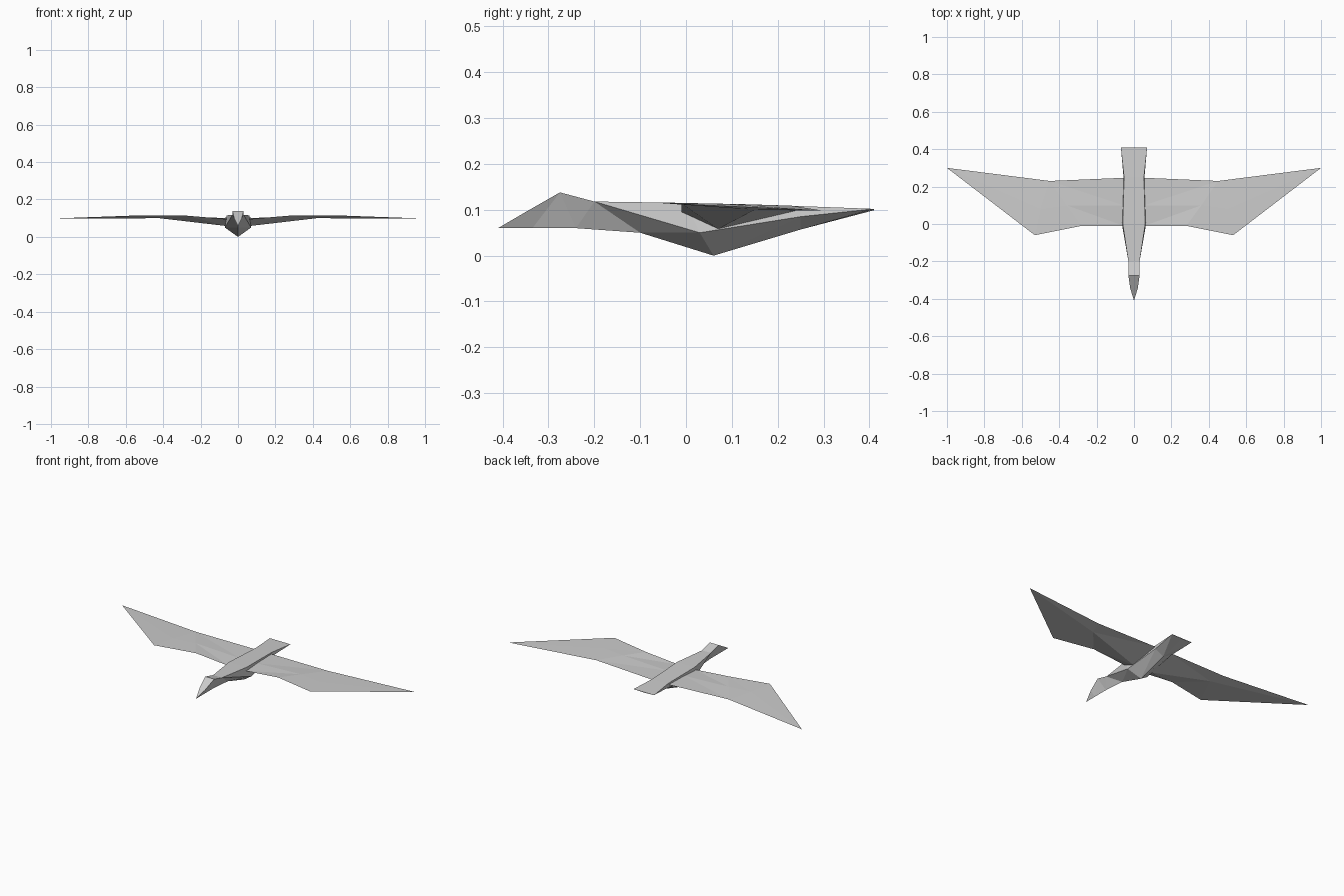
import bpy, bmesh

if "Cube" in bpy.data.objects:
    bpy.data.objects.remove(bpy.data.objects["Cube"])

grey = bpy.data.materials.new("light grey")
grey.diffuse_color = (0.6, 0.6, 0.6, 1)
grey.use_nodes = True
grey.node_tree.nodes["Principled BSDF"].inputs["Base Color"].default_value = grey.diffuse_color


def loft_half(name, rings, closed):
    """Skin triangles between half-side rings, then mirror across x."""
    bm = bmesh.new()
    vs = [[bm.verts.new(p) for p in ring] for ring in rings]
    n = len(rings[0])
    for a, b in zip(vs, vs[1:]):
        for i in range(n if closed else n - 1):
            j = (i + 1) % n
            bm.faces.new((a[i], a[j], b[i]))
            bm.faces.new((a[j], b[j], b[i]))
    bm.faces.new(vs[-1] if not closed else vs[0])
    bmesh.ops.remove_doubles(bm, verts=bm.verts, dist=0.0005)
    bmesh.ops.dissolve_degenerate(bm, edges=bm.edges, dist=0.0005)
    # mirrored copy, welded on the centre line
    geo = bmesh.ops.duplicate(bm, geom=bm.verts[:] + bm.edges[:] + bm.faces[:])["geom"]
    for v in geo:
        if isinstance(v, bmesh.types.BMVert):
            v.co.x *= -1
    bmesh.ops.reverse_faces(bm, faces=[f for f in geo if isinstance(f, bmesh.types.BMFace)])
    bmesh.ops.remove_doubles(bm, verts=bm.verts, dist=0.0005)
    bmesh.ops.recalc_face_normals(bm, faces=bm.faces)
    me = bpy.data.meshes.new(name)
    bm.to_mesh(me)
    bm.free()
    me.materials.append(grey)
    ob = bpy.data.objects.new(name, me)
    bpy.context.collection.objects.link(ob)
    return ob


def section(top, keel, side=None):
    """Half section: centre top, top edge, widest point, keel."""
    return [(0, top[1], top[2]), top, side or top, (0, *keel)]


# Body with beak, head, keeled belly and flared tail
loft_half("body", [
    section((0, -0.41, 0.06), (-0.41, 0.06)),
    section((0.02, -0.345, 0.098), (-0.335, 0.06)),
    section((0.03, -0.275, 0.138), (-0.24, 0.06)),
    section((0.03, -0.2, 0.118), (-0.1, 0.05)),
    section((0.06, 0.0, 0.115), (0.06, 0.0), (0.07, 0.03, 0.05)),
    section((0.053, 0.25, 0.108), (0.25, 0.057), (0.056, 0.25, 0.085)),
    section((0.07, 0.41, 0.102), (0.41, 0.099)),
], False)

# Wings: leading edge, lower ridge, trailing edge, upper surface
ridge, trail, tip = (0.42, 0.15, 0.1), (0.45, 0.23, 0.109), (1.0, 0.3, 0.098)
loft_half("wings", [
    [(0.055, -0.01, 0.095), (0.06, 0.07, 0.058), (0.055, 0.247, 0.1), (0.055, 0.1, 0.1)],
    [(0.28, -0.01, 0.114), ridge, trail, (0.36, 0.1, 0.113)],
    [(0.53, -0.06, 0.115), ridge, trail, (0.5, 0.08, 0.113)],
    [tip] * 4,
], True)
